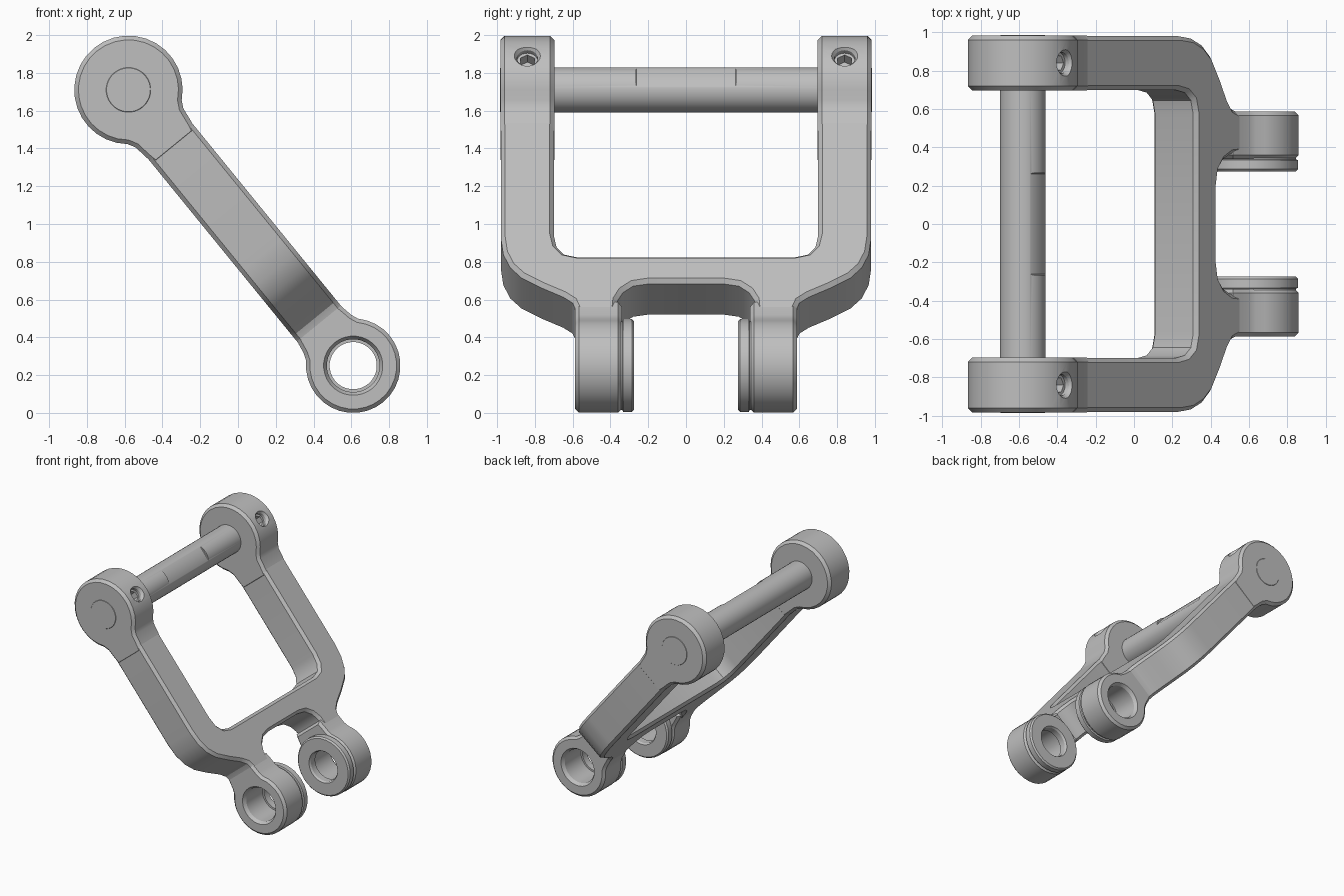
import bpy, bmesh, math
from mathutils import Matrix, Vector

cube = bpy.data.objects.get("Cube")
if cube:
    bpy.data.objects.remove(cube)

# Tilted working frame: u runs down the arms, v is across, w is the plate normal
TOP, LOW = Vector((-0.58, 0, 1.71)), Vector((0.61, 0, 0.25))
LENGTH = (LOW - TOP).length
U = (LOW - TOP).normalized()
V = Vector((0, 1, 0))
W = U.cross(V)
FRAME = Matrix.Translation(TOP) @ Matrix((U, V, W)).transposed().to_4x4()

steel = bpy.data.materials.new("satin grey")
steel.use_nodes = True
GREY = (0.52, 0.52, 0.52, 1)
steel.diffuse_color = GREY
steel.node_tree.nodes["Principled BSDF"].inputs["Base Color"].default_value = GREY


def finish(name, bm):
    bmesh.ops.recalc_face_normals(bm, faces=bm.faces)
    bm.transform(FRAME)
    mesh = bpy.data.meshes.new(name)
    bm.to_mesh(mesh)
    bm.free()
    mesh.materials.append(steel)
    obj = bpy.data.objects.new(name, mesh)
    bpy.context.collection.objects.link(obj)
    return obj


def place(a, b, t, axis):
    return Vector((a, b, t)) if axis == "w" else Vector((a, t, b))


def prism(name, outline, axis, lo, hi, chamfer):
    """Extrude an outline along v or w and chamfer its rims."""
    bm = bmesh.new()
    rings = [[bm.verts.new(place(a, b, t, axis)) for a, b in outline] for t in (lo, hi)]
    caps = [bm.faces.new(r) for r in rings]
    n = len(outline)
    for i in range(n):
        j = (i + 1) % n
        bm.faces.new((rings[0][i], rings[0][j], rings[1][j], rings[1][i]))
    bmesh.ops.recalc_face_normals(bm, faces=bm.faces)
    rims = [e for f in caps for e in f.edges]
    bmesh.ops.bevel(bm, geom=rims, offset=chamfer, segments=1, affect="EDGES")
    return finish(name, bm)


def turned(name, profile, axis, centre=(0, 0), sides=32):
    """Solid of revolution from (position, radius) pairs."""
    bm = bmesh.new()
    rings = []
    for t, r in profile:
        angles = [math.tau * i / sides for i in range(sides)]
        rings.append([bm.verts.new(place(centre[0] + r * math.cos(a),
                                         centre[1] + r * math.sin(a), t, axis)) for a in angles])
    for p, q in zip(rings, rings[1:]):
        for i in range(sides):
            j = (i + 1) % sides
            bm.faces.new((p[i], p[j], q[j], q[i]))
    bm.faces.new(rings[0])
    bm.faces.new(rings[-1])
    return finish(name, bm)


def select(obj):
    bpy.ops.object.select_all(action="DESELECT")
    obj.select_set(True)
    bpy.context.view_layer.objects.active = obj


def cut(obj, cutter):
    mod = obj.modifiers.new("cut", "BOOLEAN")
    mod.operation, mod.solver, mod.object = "DIFFERENCE", "EXACT", cutter
    select(obj)
    bpy.ops.object.modifier_apply(modifier=mod.name)
    bpy.data.objects.remove(cutter)


def smooth(obj):
    select(obj)
    bpy.ops.object.shade_smooth_by_angle(angle=math.radians(30))


def eye(u, r, side, open_angle, neck):
    """Round end with a flared neck toward the plate."""
    pts = []
    for i in range(25):
        a = math.radians(open_angle + (360 - 2 * open_angle) * i / 24)
        pts.append((u + side * r * math.cos(a), r * math.sin(a)))
    flare = [(u + side * a, b) for a, b in neck]
    return pts + [(a, -b) for a, b in flare] + flare[::-1]


# Fork plate: two arms, cross member and lug necks as one outline
half = [(1.43, 0.20), (1.445, 0.28), (1.49, 0.335), (1.55, 0.365), (1.61, 0.37), (1.70, 0.36),
        (1.70, 0.58), (1.61, 0.582), (1.56, 0.60), (1.52, 0.65), (1.46, 0.76), (1.39, 0.87),
        (1.32, 0.93), (1.23, 0.967), (1.12, 0.98), (0.10, 0.98), (0.10, 0.70), (1.10, 0.70),
        (1.18, 0.685), (1.23, 0.645), (1.25, 0.57)]
outline = half + [(u, -v) for u, v in reversed(half)]
smooth(prism("fork_plate", outline, "w", -0.15, 0.15, 0.022))

top_neck = [(0.26, 0.163), (0.34, 0.152), (0.40, 0.14)]
low_neck = [(0.215, 0.162), (0.27, 0.152), (0.32, 0.14)]

for label, s in (("left", 1), ("right", -1)):
    # Clamp end with a recessed set screw
    clamp = prism(label + "_clamp_end", eye(0, 0.287, 1, 40, top_neck), "v",
                  s * 0.697, s * 0.982, 0.022)
    cut(clamp, turned("screw_bore", [(0.24, 0.055), (0.265, 0.055), (0.29, 0.072), (0.32, 0.072)],
                      "w", (0, s * 0.84), 24))
    cut(clamp, turned("socket_bore", [(0.18, 0.043), (0.26, 0.043)], "w", (0, s * 0.84), 6))
    smooth(clamp)

    # Pivot lug with a chamfered bore
    lug = prism(label + "_pivot_lug", eye(LENGTH, 0.25, -1, 45, low_neck), "v",
                s * 0.34, s * 0.587, 0.02)
    cut(lug, turned("lug_bore", [(s * 0.30, 0.14), (s * 0.56, 0.14), (s * 0.60, 0.165)],
                    "v", (LENGTH, 0)))
    smooth(lug)

    # Flanged bushing on the inner face of the lug
    bushing = turned(label + "_bushing", [(s * 0.275, 0.235), (s * 0.287, 0.247), (s * 0.333, 0.247),
                                          (s * 0.337, 0.235), (s * 0.55, 0.1405)][:4]
                     + [(s * 0.345, 0.235)], "v", (LENGTH, 0))
    cut(bushing, turned("bushing_bore", [(s * 0.25, 0.15), (s * 0.29, 0.125), (s * 0.40, 0.125)],
                        "v", (LENGTH, 0)))
    smooth(bushing)

# Cross pin with a wrench flat on its outer side
pin = turned("cross_pin", [(-0.985, 0.116), (-0.98, 0.12), (0.98, 0.12), (0.985, 0.116)], "v")
flat = [(-0.2, 0.103), (0.2, 0.103), (0.2, 0.2), (-0.2, 0.2)]
cut(pin, prism("flat_cutter", flat, "v", -0.265, 0.265, 0.004))
smooth(pin)
